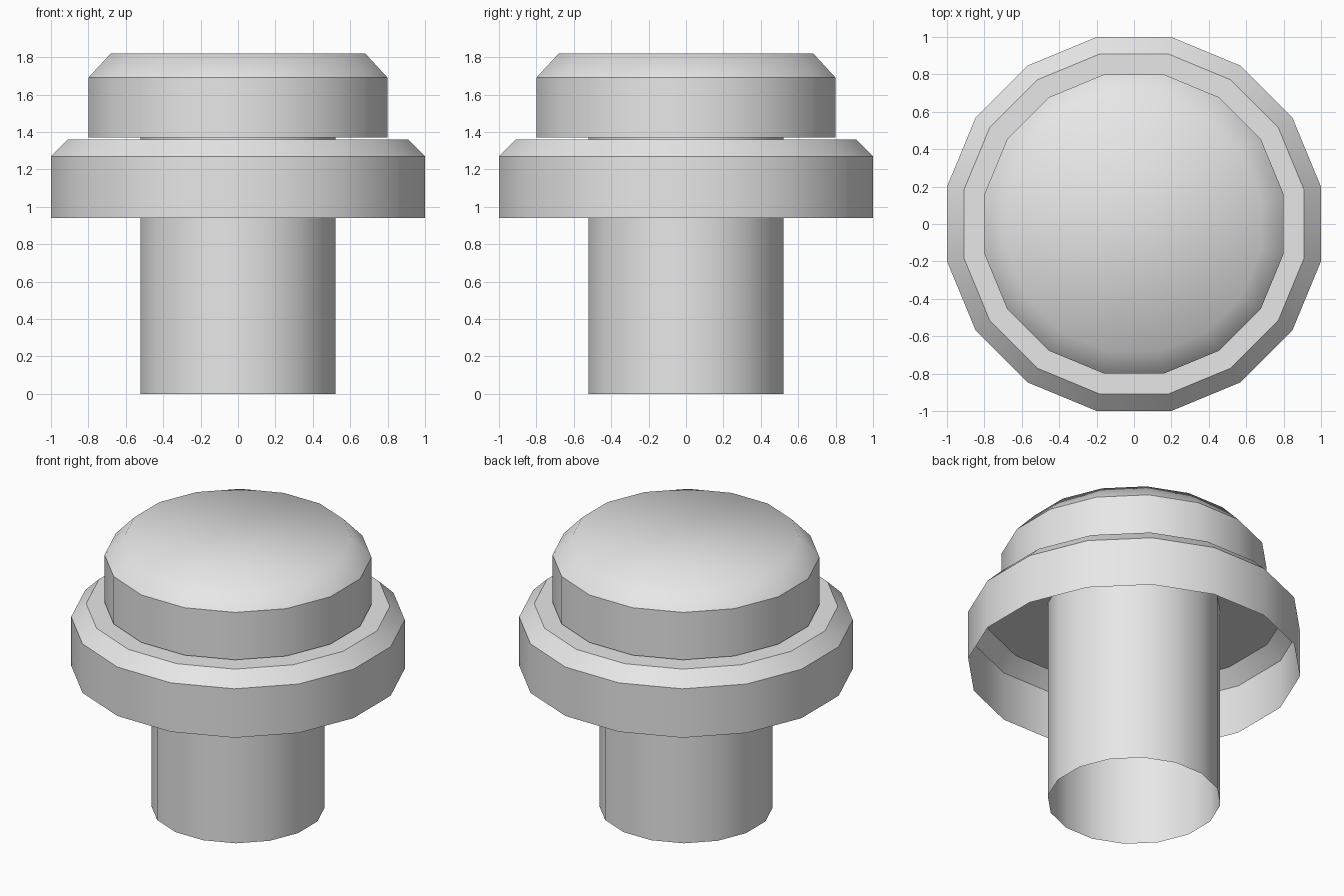
import bpy, bmesh, math

cube = bpy.data.objects.get("Cube")
if cube:
    bpy.data.objects.remove(cube, do_unlink=True)

SIDES = 16
FLAT = math.cos(math.pi / SIDES)  # flat-to-flat over corner-to-corner

grey = bpy.data.materials.new("light_grey")
grey.use_nodes = True
grey.diffuse_color = (0.8, 0.8, 0.8, 1)
grey.node_tree.nodes["Principled BSDF"].inputs["Base Color"].default_value = (0.8, 0.8, 0.8, 1)


def lathe(name, profile, sharp=(), cap_top=False):
    """Open 16-sided shell from (flat radius, z) rings; the listed rings get sharp edges."""
    bm = bmesh.new()
    rings = []
    for radius, z in profile:
        ring = []
        for i in range(SIDES):
            a = (i + 0.5) * math.tau / SIDES
            r = radius / FLAT
            ring.append(bm.verts.new((r * math.cos(a), r * math.sin(a), z)))
        rings.append(ring)
    for low, high in zip(rings, rings[1:]):
        for i in range(SIDES):
            j = (i + 1) % SIDES
            bm.faces.new((low[i], low[j], high[j], high[i]))
    if cap_top:
        bm.faces.new(rings[-1])
    for face in bm.faces:
        face.smooth = True
    for k in sharp:
        for i in range(SIDES):
            bm.edges.get((rings[k][i], rings[k][(i + 1) % SIDES])).smooth = False
    mesh = bpy.data.meshes.new(name)
    bm.to_mesh(mesh)
    bm.free()
    mesh.materials.append(grey)
    obj = bpy.data.objects.new(name, mesh)
    bpy.context.collection.objects.link(obj)
    return obj


# Hollow stem, open at the bottom
lathe("stem", [(0.52, 0), (0.52, 1.37)])

# Hollow collar with a bevelled rim and a flat shoulder
lathe("collar", [(1, 0.94), (1, 1.27), (0.91, 1.36), (0.52, 1.36)], sharp=(1, 2))

# Button cap with a softly shaded bevelled top
lathe("button_cap", [(0.8, 1.37), (0.8, 1.69), (0.68, 1.82)], sharp=(1,), cap_top=True)
